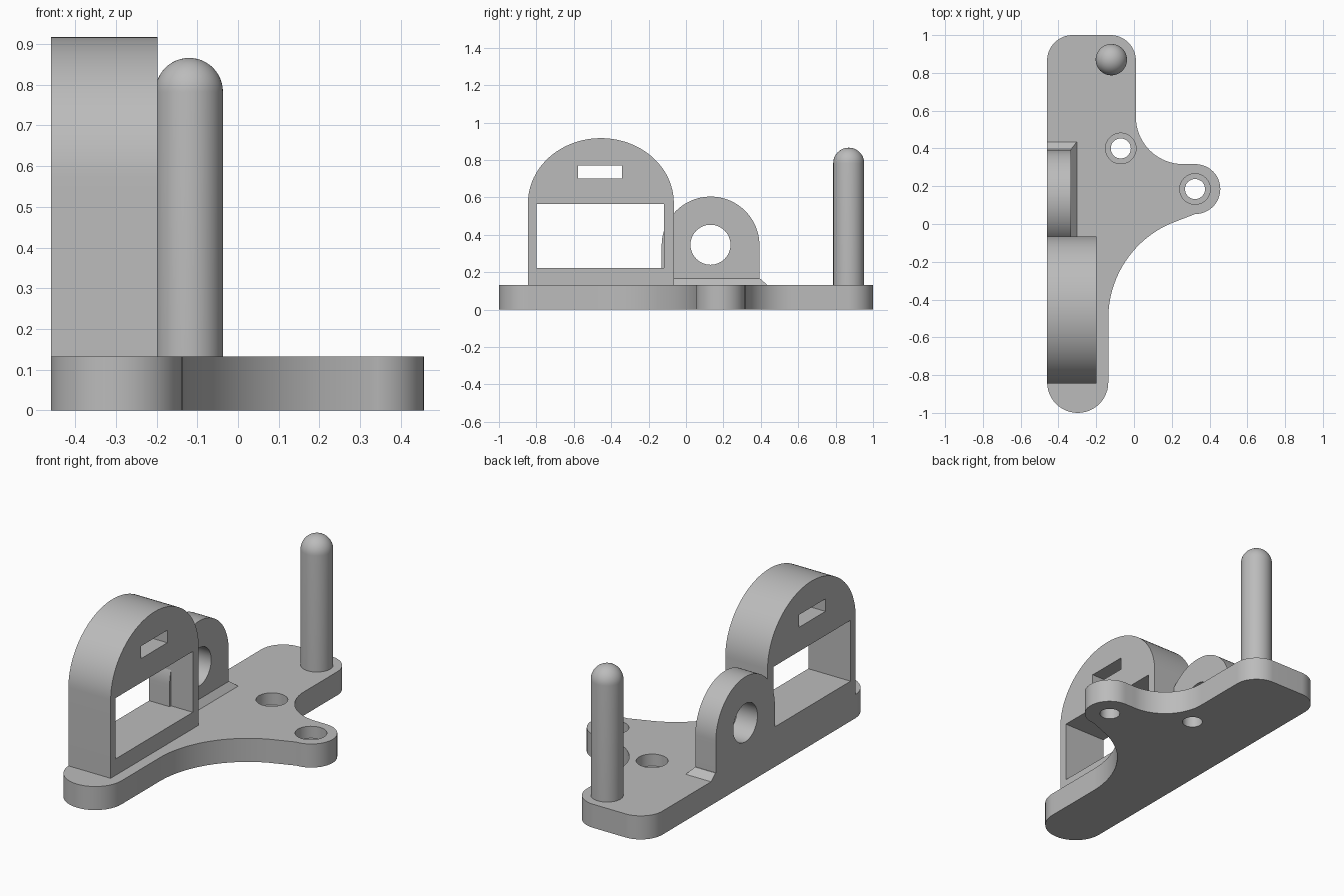
import bpy, bmesh
from math import sin, cos, radians, pi

cube = bpy.data.objects.get("Cube")
if cube:
    bpy.data.objects.remove(cube, do_unlink=True)

grey = bpy.data.materials.new("light grey")
grey.use_nodes = True
colour = (0.5, 0.5, 0.5, 1)
grey.diffuse_color = colour
grey.node_tree.nodes["Principled BSDF"].inputs["Base Color"].default_value = colour

LEFT, DECK = -0.46, 0.132


def finish(name, bm):
    bmesh.ops.recalc_face_normals(bm, faces=bm.faces)
    mesh = bpy.data.meshes.new(name)
    bm.to_mesh(mesh)
    bm.free()
    mesh.materials.append(grey)
    obj = bpy.data.objects.new(name, mesh)
    bpy.context.collection.objects.link(obj)
    return obj


def arc(cu, cv, ru, start, end, rv=None, steps=24):
    """Points on an elliptical arc, angles in degrees."""
    rv = rv or ru
    angles = [radians(start + (end - start) * i / steps) for i in range(steps + 1)]
    return [(cu + ru * cos(a), cv + rv * sin(a)) for a in angles]


def loft(name, lower, upper):
    """Solid between two matching loops of 3D points."""
    bm = bmesh.new()
    a = [bm.verts.new(p) for p in lower]
    b = [bm.verts.new(p) for p in upper]
    bm.faces.new(a)
    bm.faces.new(b)
    for i in range(len(a)):
        j = (i + 1) % len(a)
        bm.faces.new((a[i], a[j], b[j], b[i]))
    return finish(name, bm)


def slab(name, outline, z0, z1):
    return loft(name, [(x, y, z0) for x, y in outline], [(x, y, z1) for x, y in outline])


def side_slab(name, outline, x0, x1):
    return loft(name, [(x0, y, z) for y, z in outline], [(x1, y, z) for y, z in outline])


def rect(u0, u1, v0, v1):
    return [(u0, v0), (u1, v0), (u1, v1), (u0, v1)]


def disc(u, v, r):
    return arc(u, v, r, 0, 360, steps=48)[:-1]


def cut(obj, cutter):
    mod = obj.modifiers.new("cut", "BOOLEAN")
    mod.operation, mod.solver, mod.object = "DIFFERENCE", "EXACT", cutter
    select(obj)
    bpy.ops.object.modifier_apply(modifier=mod.name)
    bpy.data.objects.remove(cutter, do_unlink=True)


def select(obj):
    bpy.ops.object.select_all(action="DESELECT")
    obj.select_set(True)
    bpy.context.view_layer.objects.active = obj


# Base plate with a side lobe and two counterbored screw holes
outline = (
    arc(-0.298, -0.838, 0.162, 180, 360)
    + arc(0.412, -0.5, 0.548, 180, 114)
    + arc(0.325, 0.185, 0.132, -90, 90)
    + arc(0.26, 0.567, 0.25, 270, 180)
    + arc(-0.125, 0.865, 0.135, 0, 90)
    + arc(-0.325, 0.865, 0.135, 90, 180)
)
plate = slab("base_plate", outline, 0, DECK)
for x, y in ((-0.07, 0.4), (0.323, 0.185)):
    cut(plate, slab("hole_cutter", disc(x, y, 0.053), -0.1, 0.3))
    cut(plate, slab("bore_cutter", disc(x, y, 0.081), 0.065, 0.3))

# Large arch with a wide window and a slot
arch = side_slab("large_arch",
                 [(-0.845, DECK), (-0.065, DECK)]
                 + arc(-0.455, 0.57, 0.39, 0, 180, rv=0.347, steps=48), LEFT, -0.198)
cut(arch, side_slab("window_cutter", rect(-0.8, -0.117, 0.224, 0.565), -1, 1))
cut(arch, side_slab("slot_cutter", rect(-0.578, -0.343, 0.7, 0.77), -1, 1))

# Small arch with a round hole
lug = side_slab("small_arch",
                [(-0.13, DECK), (0.393, DECK)]
                + arc(0.1315, 0.343, 0.2615, 0, 180, steps=48), LEFT, -0.333)
cut(lug, side_slab("lug_hole_cutter", disc(0.131, 0.347, 0.107), -1, 1))

# Sloped foot around the small arch
foot = loft("small_arch_foot",
            [(x, y, DECK) for x, y in rect(LEFT, -0.303, -0.1, 0.435)],
            [(x, y, 0.166) for x, y in rect(LEFT, -0.333, -0.1, 0.396)])

# Round-topped post
bm = bmesh.new()
radius = 0.083
profile = [(radius, DECK)] + arc(0, 0.783, radius, 0, 90, steps=12)
verts = [bm.verts.new((-0.12 + r, 0.87, z)) for r, z in profile]
edges = [bm.edges.new(pair) for pair in zip(verts, verts[1:])]
bmesh.ops.spin(bm, geom=verts + edges, cent=(-0.12, 0.87, 0), axis=(0, 0, 1),
               angle=2 * pi, steps=48)
bmesh.ops.remove_doubles(bm, verts=bm.verts, dist=0.0001)
bmesh.ops.holes_fill(bm, edges=bm.edges, sides=0)
post = finish("post", bm)

for obj in (plate, arch, lug, foot, post):
    select(obj)
    bpy.ops.object.shade_smooth_by_angle(angle=radians(30))
